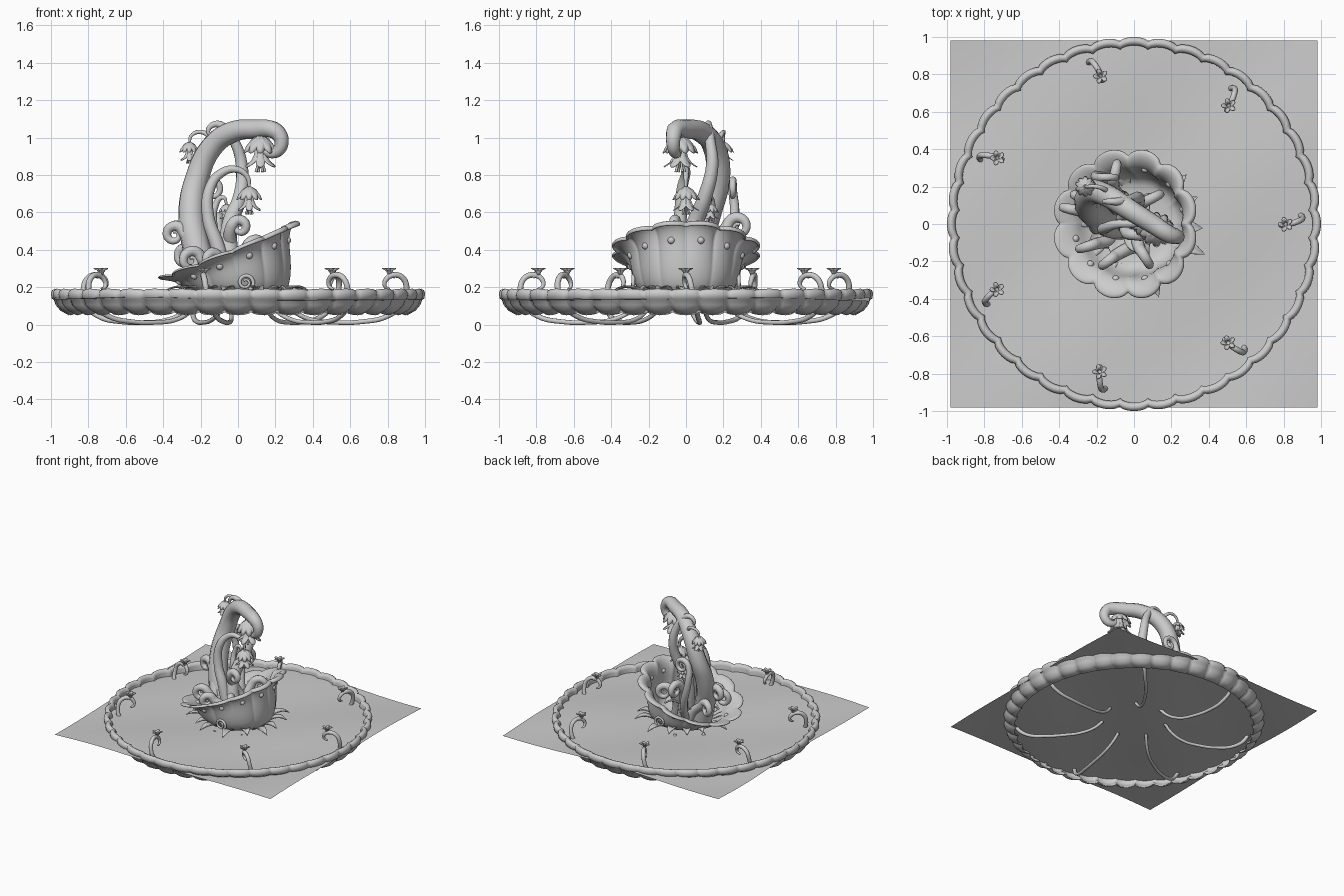
import bpy, math, random
from math import sin, cos, pi, radians
from mathutils import Vector

if "Cube" in bpy.data.objects:
    bpy.data.objects.remove(bpy.data.objects["Cube"])

random.seed(4)


def finish(ob, subsurf=0, thick=0):
    if thick:
        m = ob.modifiers.new("thickness", 'SOLIDIFY')
        m.thickness, m.offset = thick, 0
    if subsurf:
        ob.modifiers.new("smooth", 'SUBSURF').levels = subsurf
        ob.modifiers["smooth"].render_levels = subsurf
    for p in ob.data.polygons:
        p.use_smooth = True
    return ob


def surface(name, fn, rows, cols, wrap=True, subsurf=0, thick=0, closed=False):
    """Grid surface; fn(row, u) gives a point, u runs 0..1 along the columns."""
    div = cols if wrap else cols - 1
    verts = [fn(r, c / div) for r in range(rows) for c in range(cols)]
    faces = []
    for r in range(rows if closed else rows - 1):
        for c in range(div):
            a, b, d = r * cols, ((r + 1) % rows) * cols, (c + 1) % cols
            faces.append((a + c, a + d, b + d, b + c))
    me = bpy.data.meshes.new(name)
    me.from_pydata(verts, [], faces)
    ob = bpy.data.objects.new(name, me)
    bpy.context.collection.objects.link(ob)
    return finish(ob, subsurf, thick)


def tube(name, pts, r0, r1, peak=None):
    """Tapered tube through points, radius r0 -> r1 (optionally via peak)."""
    cu = bpy.data.curves.new(name, 'CURVE')
    cu.dimensions, cu.bevel_depth, cu.bevel_resolution = '3D', 1.0, 3
    cu.resolution_u, cu.use_fill_caps = 6, True
    sp = cu.splines.new('BEZIER')
    sp.bezier_points.add(len(pts) - 1)
    for i, (bp, p) in enumerate(zip(sp.bezier_points, pts)):
        t = i / (len(pts) - 1)
        bp.co = p
        bp.handle_left_type = bp.handle_right_type = 'AUTO'
        bp.radius = r0 + (r1 - r0) * t
        if peak:
            bp.radius += (peak - max(r0, r1)) * sin(pi * t ** 2)
    ob = bpy.data.objects.new(name, cu)
    bpy.context.collection.objects.link(ob)
    bpy.ops.object.select_all(action='DESELECT')
    ob.select_set(True)
    bpy.context.view_layer.objects.active = ob
    bpy.ops.object.convert(target='MESH')
    return finish(bpy.context.object)


def curl(c, r, a0, sweep, d=(1, 0, 0), n=10):
    """Inward spiral about c in the vertical plane holding direction d."""
    d, out = Vector(d).normalized(), []
    for i in range(n):
        t = i / (n - 1)
        a, q = radians(a0 + sweep * t), r * (1 - 0.75 * t)
        out.append(Vector(c) + d * (q * cos(a)) + Vector((0, 0, q * sin(a))))
    return out


# water sheet
surface("water", lambda r, u: (-0.98 + 1.96 * u, -0.98 + 1.96 * r / 47,
        0.135 + 0.007 * sin(5 * u + r * 0.12) + 0.006 * sin(9 * u - r * 0.2)),
        48, 48, wrap=False)

# scalloped basin rim: 40 lobes, bead on top and petal wall below
RIM = [(0.958, 0.125), (0.955, 0.165), (0.963, 0.185), (0.98, 0.192), (0.995, 0.183),
       (1.0, 0.165), (0.996, 0.14), (0.984, 0.132), (0.975, 0.105), (0.95, 0.075),
       (0.905, 0.05), (0.90, 0.056), (0.935, 0.085), (0.955, 0.11)]


def rim_pt(i, u):
    a = u * 2 * pi
    f = 1 - abs(cos(20 * a + pi / 2 - pi / 2)) ** 0.6
    r, z = RIM[i]
    r -= 0.02 * f
    z += (0.016 if z < 0.1 else -0.007 if z > 0.16 else 0) * f
    return (r * cos(a), r * sin(a), z)


surface("basin_rim", rim_pt, len(RIM), 400, closed=True)

# leaning flower cup with 12 petals
CUP = [(0.02, 0), (0.19, 0), (0.24, 0.07), (0.272, 0.25), (0.288, 0.5), (0.298, 0.7),
       (0.32, 0.84), (0.355, 0.94), (0.39, 0.98), (0.402, 0.96), (0.398, 0.92)]


def cup_at(r, h, a, push=0.0):
    zr = 0.40 + 0.155 * cos(a)
    f = 1 - abs(sin(6 * a)) ** 0.6
    r = r * (1 - f * (0.03 + 0.1 * h ** 4)) + push
    lean = 1 - 0.1 * max(0, cos(a)) * h ** 3
    return (0.025 - 0.06 * h + r * cos(a) * lean, r * sin(a),
            0.155 + (zr - 0.145) * h - 0.012 * f * h)


surface("flower_cup", lambda i, u: cup_at(*CUP[i], u * 2 * pi), len(CUP), 144,
        subsurf=1, thick=0.014)

# studs below the cup lip
for k in range(12):
    bpy.ops.mesh.primitive_uv_sphere_add(segments=12, ring_count=8, radius=0.02,
        location=cup_at(0.298, 0.73, radians(15 + 30 * k), 0.006))
    bpy.context.object.name = f"cup_stud_{k}"
    finish(bpy.context.object)

# pointed leaves round the cup foot
for k in range(14):
    a, ln = 2 * pi * k / 14 + random.uniform(-.12, .12), random.uniform(0.14, 0.22)

    def leaf(i, u, a=a, ln=ln):
        t, s = i / 8, u - 0.5
        r, w = 0.2 + ln * t, 0.07 * sin(pi * (0.15 + 0.85 * t)) * s
        return (0.02 + r * cos(a) - w * sin(a), r * sin(a) + w * cos(a),
                0.15 + 0.05 * sin(pi * t * 0.8) + 0.25 * abs(w))
    surface(f"foot_leaf_{k}", leaf, 9, 5, wrap=False, thick=0.006)


# hanging bell flower: ribbed cap, petal skirt and stamens
def bell(name, loc, s):
    cap = [(0.004, 0.01), (0.02, 0.0), (0.05, -0.02), (0.075, -0.05), (0.088, -0.08)]
    skirt = [(0.02, -0.02), (0.028, -0.07), (0.036, -0.1), (0.055, -0.13), (0.085, -0.15)]

    def ring(prof, n, amp, dz):
        def fn(i, u):
            f = 1 - abs(sin(n / 2 * u * 2 * pi))
            r, z = prof[i]
            t = i / (len(prof) - 1)
            r *= 1 - amp * f * t
            return (loc[0] + s * r * cos(u * 2 * pi), loc[1] + s * r * sin(u * 2 * pi),
                    loc[2] + s * (z + dz * f * t))
        return fn
    surface(name + "_cap", ring(cap, 10, 0.25, 0.02), 5, 80, thick=0.006 * s)
    surface(name + "_skirt", ring(skirt, 6, 0.5, 0.03), 5, 72, thick=0.006 * s)
    for k in range(4):
        a = k * pi / 2 + 0.4
        tube(f"{name}_stamen_{k}", [Vector(loc) + s * Vector((q * cos(a), q * sin(a), z))
             for q, z in ((0.005, -0.05), (0.01, -0.12), (0.025, -0.175))], 0.004 * s, 0.007 * s)


bell("top_bell", (0.12, -0.03, 1.0), 1.05)
bell("left_bell", (-0.26, 0.2, 0.97), 0.62)
bell("middle_bell", (0.06, 0.0, 0.73), 0.8)
bell("low_bell", (-0.06, 0.13, 0.64), 0.5)

# main stems rising out of the cup
tube("main_trunk", [(-0.16, 0.03, 0.2), (-0.22, 0.06, 0.4), (-0.25, 0.12, 0.6),
     (-0.22, 0.17, 0.78), (-0.14, 0.15, 0.95), (-0.03, 0.08, 1.03), (0.1, 0.0, 1.045),
     *curl((0.17, -0.05, 0.965), 0.078, 75, -330, (1, -0.3, 0))], 0.08, 0.004)
tube("second_stem", [(0.0, -0.03, 0.2), (-0.05, 0.0, 0.42), (-0.04, 0.05, 0.55), (0.01, 0.1, 0.68),
     (0.02, 0.14, 0.85), (-0.02, 0.13, 0.98), (-0.08, 0.12, 1.06), (-0.13, 0.12, 1.07),
     (-0.16, 0.12, 1.03), (-0.14, 0.12, 1.01)], 0.055, 0.006)
tube("middle_stem", [(-0.06, -0.04, 0.22), (-0.11, -0.04, 0.42), (-0.16, -0.03, 0.58),
     (-0.15, -0.02, 0.73), (-0.09, 0, 0.81), (-0.01, 0, 0.83), (0.05, 0, 0.79),
     (0.06, 0, 0.73)], 0.045, 0.008)
tube("left_bell_stem", [(-0.14, 0.15, 0.94), (-0.15, 0.18, 1.0), (-0.2, 0.2, 1.03),
     (-0.25, 0.2, 1.01), (-0.26, 0.2, 0.97)], 0.016, 0.007)
tube("top_bell_stem", [(0.02, 0.06, 1.035), (0.09, 0, 1.04), (0.12, -0.03, 1.0)], 0.018, 0.009)
tube("low_bell_stem", [(-0.1, 0.08, 0.3), (-0.13, 0.12, 0.5), (-0.12, 0.14, 0.64),
     (-0.08, 0.13, 0.68), (-0.06, 0.13, 0.64)], 0.03, 0.006)
tube("back_curl_stem", [(-0.1, 0.15, 0.25), (-0.14, 0.23, 0.4), (-0.2, 0.26, 0.6),
     *curl((-0.14, 0.25, 0.72), 0.06, 180, -480)], 0.03, 0.005)

# curling shoots in the cup: base, curl centre, size, sideways direction
SHOOTS = [((-0.2, -0.02, 0.3), (-0.34, 0.08, 0.48), 0.055, (-1, 0.2, 0)),
          ((-0.12, -0.1, 0.22), (-0.25, -0.12, 0.34), 0.06, (-1, -0.3, 0)),
          ((-0.1, 0.1, 0.22), (-0.28, 0.14, 0.36), 0.06, (-1, 0.4, 0)),
          ((0.0, -0.12, 0.24), (-0.14, -0.2, 0.34), 0.05, (-0.8, -0.6, 0)),
          ((0.0, 0.06, 0.3), (0.01, -0.06, 0.52), 0.045, (1, -0.2, 0)),
          ((-0.06, 0.14, 0.25), (-0.1, 0.28, 0.52), 0.06, (0.2, 1, 0)),
          ((0.05, 0.05, 0.22), (0.1, 0.14, 0.4), 0.06, (1, 0.5, 0)),
          ((0.03, -0.06, 0.22), (0.06, -0.18, 0.36), 0.06, (0.6, -1, 0))]
for k, (b, c, r, d) in enumerate(SHOOTS):
    pts = curl(c, r, 170, -470, d)
    mid = (Vector(b) + pts[0]) / 2 - Vector(d).normalized() * 0.02
    tube(f"cup_shoot_{k}", [b, mid] + pts, 0.038, 0.007)

# inner petals lining the stem foot
for k in range(7):
    a = 2 * pi * k / 7

    def petal(i, u, a=a):
        t, s = i / 8, u - 0.5
        r, w = 0.04 + 0.17 * t, 0.13 * sin(pi * (0.2 + 0.8 * t)) * s
        return (-0.05 + r * cos(a) - w * sin(a), r * sin(a) + w * cos(a),
                0.2 + 0.12 * sin(pi * t * 0.7) + 0.04 * cos(a) + abs(w) * 0.3)
    surface(f"inner_petal_{k}", petal, 9, 7, wrap=False, thick=0.01)

# spiral ornaments low on the cup
for k, deg in enumerate((-82, 98)):
    a = radians(deg)
    tube(f"cup_spiral_{k}", curl((0.04, 0.285 * sin(a), 0.225), 0.045, -60, 560, n=16), 0.011, 0.006)

# seven runners dipping under water and surfacing as star-flowered sprouts
RUN = [(0.24, 0.13, 0), (0.30, 0.07, 0.02), (0.4, 0.025, 0.04), (0.52, 0.012, 0.05),
       (0.66, 0.015, 0.05), (0.8, 0.045, 0.035), (0.88, 0.11, 0.02), (0.902, 0.19, 0.0),
       (0.88, 0.25, -0.015), (0.83, 0.265, -0.03), (0.79, 0.24, -0.035), (0.785, 0.205, -0.03),
       (0.81, 0.19, -0.02)]
for k in range(7):
    a = radians(2 + 360 / 7 * k)

    def place(r, z, s, a=a):
        return Vector((r * cos(a) - s * sin(a), r * sin(a) + s * cos(a), z))
    tube(f"runner_{k}", [place(*p) for p in RUN], 0.012, 0.006, 0.02)
    tube(f"sprout_neck_{k}", [place(0.84, 0.255, -0.025), place(0.815, 0.275, -0.03),
         place(0.81, 0.285, -0.03)], 0.012, 0.01)
    base = place(0.81, 0.265, -0.03)

    def star(i, u, base=base):
        f = 1 - abs(sin(2.5 * u * 2 * pi))
        r, z = [(0.006, 0), (0.012, 0.015), (0.022, 0.028), (0.04, 0.036)][i]
        r *= 1 - 0.6 * f * i / 3
        return base + Vector((r * cos(u * 2 * pi), r * sin(u * 2 * pi), z))
    surface(f"sprout_star_{k}", star, 4, 40, thick=0.006)
